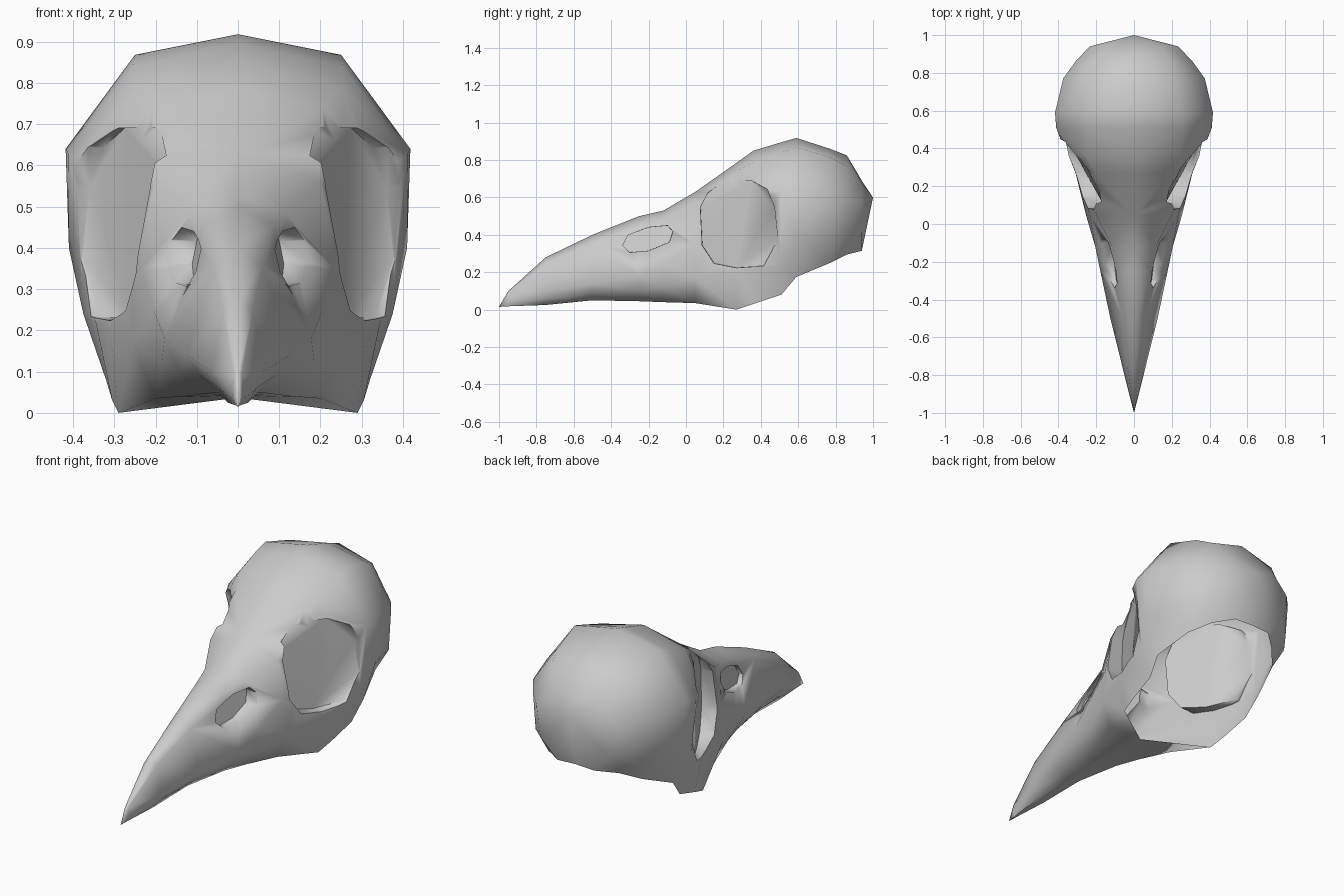
import bpy, bmesh, math

if "Cube" in bpy.data.objects:
    bpy.data.objects.remove(bpy.data.objects["Cube"])

bone = bpy.data.materials.new("bone_grey")
bone.diffuse_color = (0.6, 0.6, 0.6, 1)
bone.use_nodes = True
bone.node_tree.nodes["Principled BSDF"].inputs["Base Color"].default_value = bone.diffuse_color
temp = bpy.data.materials.new("open_base")

# Half cross-sections: y, top z, then (x, z) of shoulder, widest, lower side, bottom edge
BEAK = [
    (-0.95, 0.10, 0.009, 0.09, 0.013, 0.05, 0.010, 0.03, 0.005, 0.018),
    (-0.75, 0.28, 0.035, 0.245, 0.063, 0.10, 0.045, 0.06, 0.025, 0.025),
    (-0.50, 0.40, 0.060, 0.355, 0.125, 0.14, 0.090, 0.09, 0.05, 0.05),
    (-0.25, 0.50, 0.085, 0.455, 0.178, 0.18, 0.140, 0.10, 0.09, 0.045),
    (-0.12, 0.53, 0.115, 0.485, 0.205, 0.25, 0.185, 0.12, 0.13, 0.04),
    (0.05, 0.63, 0.200, 0.56, 0.235, 0.35, 0.255, 0.17, 0.20, 0.035),
]
CRANIUM = [
    (0.27, 0.785, 0.205, 0.74, 0.295, 0.50, 0.31, 0.20, 0.29, 0.0),
    (0.36, 0.85, 0.25, 0.79, 0.355, 0.58, 0.345, 0.22, 0.305, 0.03),
    (0.51, 0.895, 0.255, 0.84, 0.412, 0.63, 0.375, 0.24, 0.32, 0.08),
    (0.59, 0.918, 0.25, 0.868, 0.418, 0.64, 0.41, 0.40, 0.335, 0.175),
    (0.77, 0.86, 0.23, 0.815, 0.375, 0.61, 0.36, 0.38, 0.28, 0.25),
    (0.86, 0.825, 0.20, 0.77, 0.31, 0.59, 0.295, 0.40, 0.20, 0.295),
    (0.94, 0.69, 0.15, 0.675, 0.235, 0.58, 0.21, 0.41, 0.11, 0.315),
]


def new_object(name, bm):
    mesh = bpy.data.meshes.new(name)
    bm.to_mesh(mesh)
    bm.free()
    mesh.materials.append(bone)
    ob = bpy.data.objects.new(name, mesh)
    bpy.context.collection.objects.link(ob)
    return ob


def mirror_x(bm):
    dup = bmesh.ops.duplicate(bm, geom=bm.verts[:] + bm.edges[:] + bm.faces[:])["geom"]
    for v in dup:
        if isinstance(v, bmesh.types.BMVert):
            v.co.x *= -1
    bmesh.ops.remove_doubles(bm, verts=bm.verts[:], dist=1e-4)
    bmesh.ops.recalc_face_normals(bm, faces=bm.faces[:])


# Skull: one half lofted through the sections, then mirrored
bm = bmesh.new()
columns = []
for row in BEAK + CRANIUM:
    y, top, rest = row[0], row[1], row[2:]
    pts = [(0, y, top)] + [(rest[i], y, rest[i + 1]) for i in range(0, 8, 2)]
    if len(columns) < len(BEAK):
        pts.append((0, y, row[9] + 0.002))          # palate centre line
    columns.append([bm.verts.new(p) for p in pts])


def fan(hub, chain, mat=0):
    for a, b in zip(chain, chain[1:]):
        bm.faces.new((hub, a, b)).material_index = mat


fan(bm.verts.new((0, -1, 0.015)), columns[0])       # beak tip
for c, d in zip(columns, columns[1:]):
    for k in range(min(len(c), len(d)) - 1):
        bm.faces.new((c[k], c[k + 1], d[k + 1], d[k]))
palate, first = columns[len(BEAK) - 1], columns[len(BEAK)]
bm.faces.new((palate[5], palate[4], first[4]))      # rear edge of the palate
rear = bm.verts.new((0, 0.94, 0.32))
fan(bm.verts.new((0, 1, 0.6)), columns[-1] + [rear])  # back of the cranium
rim = [palate[5]] + [c[4] for c in columns[len(BEAK):]] + [rear]
fan(bm.verts.new((0, 0.5, 0.13)), rim, 1)           # temporary base, removed later
mirror_x(bm)
bmesh.ops.triangulate(bm, faces=bm.faces[:])
skull = new_object("skull", bm)
skull.data.materials.append(temp)


# Eye sockets and nostrils: outline in (y, z) cut down to a slanted floor
def cut(name, outline, floor, taper):
    bm = bmesh.new()
    n = len(outline)
    cy = sum(p[0] for p in outline) / n
    cz = sum(p[1] for p in outline) / n
    inner, outer = [], []
    for y, z in outline:
        iy, iz = cy + (y - cy) * taper, cz + (z - cz) * taper
        inner.append(bm.verts.new((floor(iy, iz), iy, iz)))
        outer.append(bm.verts.new((0.6, y, z)))
    bm.faces.new(inner)
    bm.faces.new(outer)
    for i in range(n):
        j = (i + 1) % n
        bm.faces.new((inner[i], inner[j], outer[j], outer[i]))
    mirror_x(bm)
    bmesh.ops.triangulate(bm, faces=bm.faces[:])
    cutter = new_object(name, bm)
    cutter.hide_render = True
    mod = skull.modifiers.new(name, "BOOLEAN")
    mod.operation = "DIFFERENCE"
    mod.solver = "EXACT"
    mod.object = cutter
    bpy.context.view_layer.objects.active = skull
    bpy.ops.object.modifier_apply(modifier=mod.name)
    bpy.data.objects.remove(cutter)


cut("eye_socket_cutter",
    [(0.07, 0.55), (0.08, 0.34), (0.145, 0.24), (0.27, 0.215), (0.42, 0.225), (0.50, 0.37),
     (0.48, 0.55), (0.44, 0.65), (0.35, 0.70), (0.20, 0.70), (0.11, 0.63)],
    lambda y, z: 0.15 + 0.55 * (y - 0.08) - 0.12 * max(0, z - 0.5), 0.96)
cut("nostril_cutter",
    [(-0.35, 0.34), (-0.31, 0.30), (-0.20, 0.31), (-0.08, 0.36),
     (-0.06, 0.42), (-0.09, 0.455), (-0.20, 0.445), (-0.32, 0.40)],
    lambda y, z: 0.09 + 0.15 * (y + 0.2) - 0.25 * (z - 0.38), 0.92)

# Open the underside of the cranium
bm = bmesh.new()
bm.from_mesh(skull.data)
bmesh.ops.delete(bm, geom=[f for f in bm.faces if f.material_index == 1], context="FACES")
bm.to_mesh(skull.data)
bm.free()
skull.data.materials.pop(index=1)
bpy.data.materials.remove(temp)

bpy.ops.object.select_all(action="DESELECT")
skull.select_set(True)
bpy.context.view_layer.objects.active = skull
bpy.ops.object.shade_smooth_by_angle(angle=math.radians(72))
